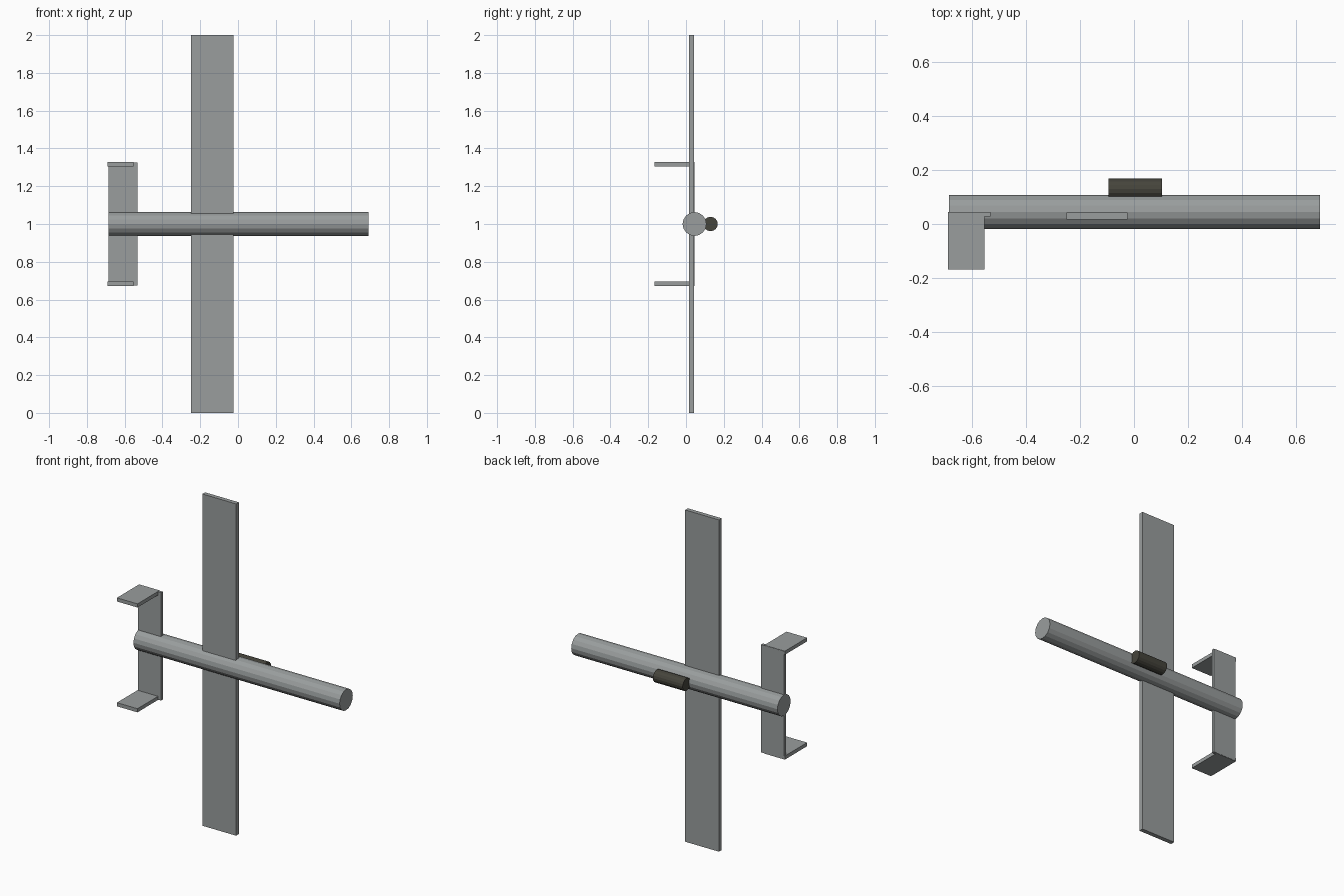
import bpy
from math import radians

cube = bpy.data.objects.get("Cube")
if cube:
    bpy.data.objects.remove(cube, do_unlink=True)


def material(name, rgb):
    mat = bpy.data.materials.new(name)
    mat.use_nodes = True
    mat.diffuse_color = (*rgb, 1)
    mat.node_tree.nodes["Principled BSDF"].inputs["Base Color"].default_value = (*rgb, 1)
    return mat


GREY = material("airframe grey", (0.32, 0.34, 0.34))
DARK = material("dark pod", (0.06, 0.058, 0.045))


def box(name, low, high, mat):
    """Box spanning two opposite corners."""
    bpy.ops.mesh.primitive_cube_add(size=1, location=[(a + b) / 2 for a, b in zip(low, high)])
    obj = bpy.context.object
    obj.name = name
    obj.scale = [b - a for a, b in zip(low, high)]
    bpy.ops.object.transform_apply(location=False, rotation=False, scale=True)
    obj.data.materials.append(mat)


def tube(name, x0, x1, y, radius, mat):
    """Faceted cylinder lying along x at mid height."""
    bpy.ops.mesh.primitive_cylinder_add(vertices=16, radius=radius, depth=x1 - x0,
                                        location=((x0 + x1) / 2, y, 1),
                                        rotation=(0, radians(90), 0))
    obj = bpy.context.object
    obj.name = name
    obj.data.materials.append(mat)


# Body and the pod on its back
tube("fuselage", -0.685, 0.69, 0.045, 0.063, GREY)
tube("pod", -0.095, 0.103, 0.13, 0.038, DARK)

# Main wing and tailplane
box("wing", (-0.25, 0.017, 0), (-0.025, 0.043, 2), GREY)
box("tailplane", (-0.685, 0.028, 0.675), (-0.532, 0.045, 1.325), GREY)

# Tail fins, one at each end of the tailplane
for name, side in (("left_fin", 1), ("right_fin", -1)):
    z0, z1 = sorted((1 + side * 0.305, 1 + side * 0.327))
    box(name, (-0.69, -0.168, z0), (-0.553, 0.044, z1), GREY)
